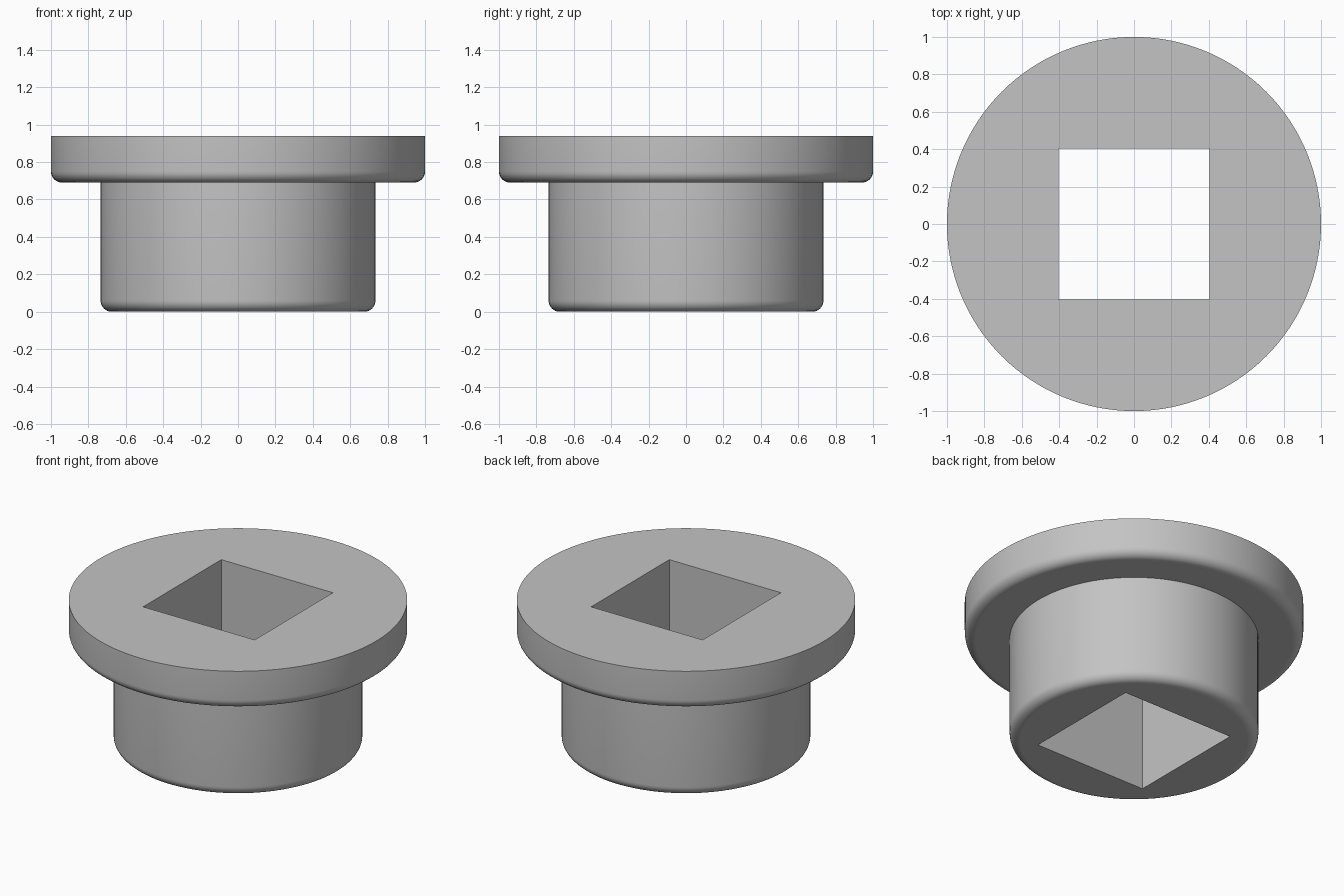
import bpy
import bmesh
from math import cos, sin, pi, radians
from mathutils import Matrix, Vector

default_cube = bpy.data.objects.get("Cube")
if default_cube:
    bpy.data.objects.remove(default_cube, do_unlink=True)

BODY_RADIUS = 0.735
FLANGE_RADIUS = 1.0
FLANGE_BASE = 0.69
HEIGHT = 0.94
FILLET = 0.06
HOLE = 0.805
SEGMENTS = 128


def make_material(name, rgb):
    mat = bpy.data.materials.new(name)
    mat.use_nodes = True
    mat.diffuse_color = (*rgb, 1)
    mat.node_tree.nodes["Principled BSDF"].inputs["Base Color"].default_value = (*rgb, 1)
    return mat


def make_object(name, bm):
    bmesh.ops.recalc_face_normals(bm, faces=bm.faces)
    mesh = bpy.data.meshes.new(name)
    bm.to_mesh(mesh)
    bm.free()
    obj = bpy.data.objects.new(name, mesh)
    bpy.context.collection.objects.link(obj)
    return obj


def lower_fillet(radius, base, steps=8):
    """Profile points of a rounded lower edge, from the underside up to the wall."""
    points = []
    for i in range(steps + 1):
        a = i / steps * pi / 2
        points.append((radius - FILLET + FILLET * sin(a), base + FILLET - FILLET * cos(a)))
    return points


# Flanged plug: one closed, turned solid
profile = lower_fillet(BODY_RADIUS, 0)
profile.append((BODY_RADIUS, FLANGE_BASE))
profile += lower_fillet(FLANGE_RADIUS, FLANGE_BASE)
profile.append((FLANGE_RADIUS, HEIGHT))

bm = bmesh.new()
rings = []
for r, z in profile:
    rings.append([bm.verts.new((r * cos(2 * pi * i / SEGMENTS), r * sin(2 * pi * i / SEGMENTS), z))
                  for i in range(SEGMENTS)])
for low, high in zip(rings, rings[1:]):
    for i in range(SEGMENTS):
        j = (i + 1) % SEGMENTS
        bm.faces.new((low[i], low[j], high[j], high[i]))
bm.faces.new(rings[0])
bm.faces.new(rings[-1])
plug = make_object("flanged_plug", bm)
plug.data.materials.append(make_material("grey", (0.55, 0.55, 0.55)))

# Square hole through the full height
bm = bmesh.new()
bmesh.ops.create_cube(bm, size=1, matrix=Matrix.Translation((0, 0, HEIGHT / 2))
                      @ Matrix.Diagonal(Vector((HOLE, HOLE, HEIGHT * 2, 1))))
cutter = make_object("square_hole_cutter", bm)
cutter.hide_render = True

cut = plug.modifiers.new("square_hole", "BOOLEAN")
cut.operation = "DIFFERENCE"
cut.solver = "EXACT"
cut.object = cutter

bpy.ops.object.select_all(action="DESELECT")
plug.select_set(True)
bpy.context.view_layer.objects.active = plug
bpy.ops.object.modifier_apply(modifier=cut.name)
bpy.data.objects.remove(cutter, do_unlink=True)

# Smooth turned walls, flat horizontal faces
bpy.ops.object.shade_smooth_by_angle(angle=radians(30))
for face in plug.data.polygons:
    if abs(face.normal.z) > 0.999:
        face.use_smooth = False
